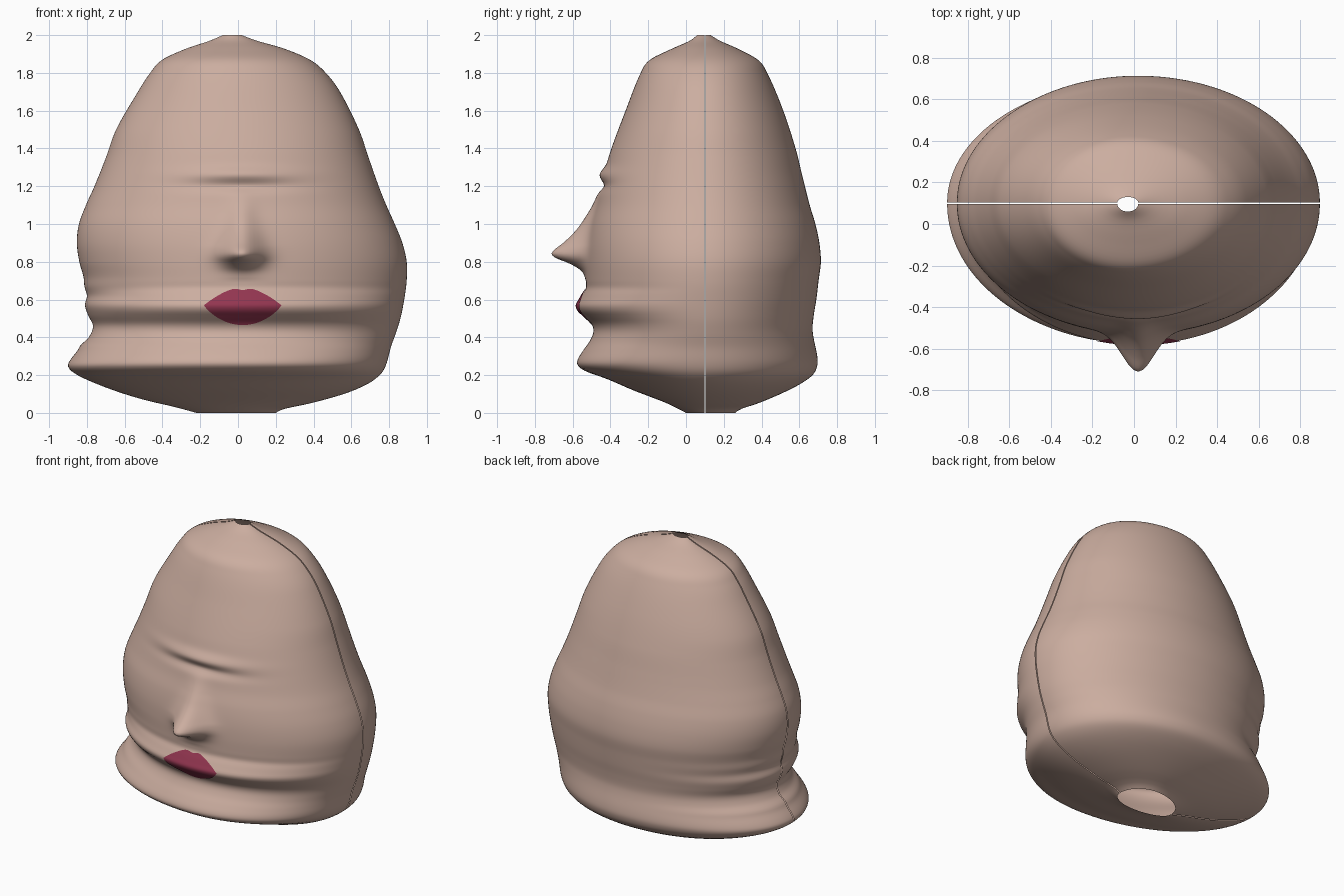
import bpy, math

if "Cube" in bpy.data.objects:
    bpy.data.objects.remove(bpy.data.objects["Cube"])

# Outline profiles as (height, offset) pairs, read upwards
LEFT = [(0, -.22), (.03, -.33), (.07, -.5), (.12, -.66), (.18, -.81), (.22, -.88), (.25, -.9), (.28, -.888),
        (.33, -.85), (.36, -.832), (.4, -.79), (.46, -.768), (.52, -.795), (.57, -.81), (.62, -.8), (.67, -.813),
        (.72, -.818), (.8, -.84), (.9, -.853), (1, -.842), (1.1, -.805), (1.2, -.76), (1.35, -.7), (1.5, -.645),
        (1.7, -.53), (1.8, -.465), (1.87, -.4), (1.93, -.27), (1.97, -.15), (2, -.08)]
RIGHT = [(0, .2), (.02, .24), (.05, .38), (.1, .56), (.15, .68), (.2, .75), (.25, .782), (.35, .81), (.42, .835),
         (.5, .86), (.6, .88), (.7, .893), (.8, .893), (.9, .87), (1, .83), (1.1, .785), (1.2, .745), (1.35, .692),
         (1.5, .64), (1.7, .54), (1.8, .465), (1.87, .38), (1.93, .24), (1.97, .1), (2, .02)]
FRONT = [(0, 0), (.05, -.1), (.12, -.28), (.18, -.42), (.22, -.53), (.25, -.572), (.28, -.574), (.33, -.545),
         (.38, -.51), (.43, -.49), (.47, -.5), (.51, -.54), (.54, -.57), (.57, -.58), (.6, -.565), (.63, -.548),
         (.66, -.53), (.7, -.53), (.8, -.53), (.9, -.523), (1, -.505), (1.1, -.475), (1.2, -.452), (1.3, -.425),
         (1.4, -.395), (1.6, -.32), (1.8, -.24), (1.87, -.19), (1.93, -.07), (1.97, .02), (2, .06)]
BACK = [(0, .26), (.02, .29), (.05, .38), (.1, .5), (.15, .6), (.2, .67), (.25, .695), (.3, .695), (.4, .675),
        (.45, .67), (.52, .677), (.6, .69), (.7, .702), (.8, .714), (.9, .706), (1, .685), (1.1, .655), (1.25, .617),
        (1.4, .58), (1.6, .515), (1.8, .43), (1.87, .38), (1.93, .27), (1.97, .18), (2, .13)]
NOSE = [(.7, 0), (.75, .022), (.79, .085), (.82, .16), (.84, .183), (.86, .174), (.9, .127), (.95, .082),
        (1, .052), (1.1, .02), (1.2, 0)]
SEAM_Y, GAP = .1, .003


def curve(points, z):
    """Smooth Hermite interpolation of a profile."""
    if z <= points[0][0]:
        return points[0][1]
    if z >= points[-1][0]:
        return points[-1][1]
    i = max(k for k in range(len(points) - 1) if points[k][0] <= z)

    def slope(k):
        a, b = points[max(k - 1, 0)], points[min(k + 1, len(points) - 1)]
        return (b[1] - a[1]) / (b[0] - a[0])
    (z0, v0), (z1, v1) = points[i], points[i + 1]
    h = z1 - z0
    t = (z - z0) / h
    return (v0 * (2*t**3 - 3*t*t + 1) + v1 * (3*t*t - 2*t**3)
            + h * slope(i) * (t**3 - 2*t*t + t) + h * slope(i + 1) * (t**3 - t*t))


def bell(d, width):
    return math.exp(-(d / width) ** 2)


def section(z):
    c = .02 if z < 1.2 else .02 - .05 * (z - 1.2) / .8
    return (c, curve(LEFT, z), curve(RIGHT, z), curve(FRONT, z), curve(BACK, z), curve(NOSE, z))


def relief(x, z, nose):
    """Forward bulge of the nose and brow."""
    width = .105 if z < .88 else max(.07, .105 - .2 * (z - .88))
    brow = (.022 * bell(z - 1.265, .035) - .018 * bell(z - 1.2, .03)) * bell(x - .02, .3)
    return nose * bell(x - .02, width) + brow


def make(name, rows, colour, flip=False):
    n = len(rows[0])
    verts = [p for r in rows for p in r]
    faces = []
    for i in range(len(rows) - 1):
        for j in range(n - 1):
            f = (i*n + j, i*n + j + 1, (i+1)*n + j + 1, (i+1)*n + j)
            faces.append(f[::-1] if flip else f)
    me = bpy.data.meshes.new(name)
    me.from_pydata(verts, [], faces)
    me.materials.append(colour)
    me.polygons.foreach_set("use_smooth", [True] * len(faces))
    ob = bpy.data.objects.new(name, me)
    bpy.context.collection.objects.link(ob)
    return ob


def material(name, rgb):
    m = bpy.data.materials.new(name)
    m.diffuse_color = (*rgb, 1)
    m.use_nodes = True
    m.node_tree.nodes["Principled BSDF"].inputs["Base Color"].default_value = m.diffuse_color
    return m


skin = material("skin", (.60, .42, .35))
crimson = material("lip crimson", (.29, .036, .08))

# Head shell: separate front and back halves, open at crown and neck
COLS, ROWS = 120, 180
front_rows, back_rows = [], []
for i in range(ROWS + 1):
    z = 2 * i / ROWS
    c, l, r, f, b, nose = section(z)
    fr, br = [], []
    for j in range(COLS + 1):
        a = math.pi * j / COLS
        co, si = -math.cos(a), math.sin(a)
        x = c + (r - c if co > 0 else c - l) * co
        fr.append((x, SEAM_Y - GAP + (f - SEAM_Y + GAP) * si - relief(x, z, nose) * si, z))
        br.append((x, SEAM_Y + GAP + (b - SEAM_Y - GAP) * si, z))
    front_rows.append(fr)
    back_rows.append(br)
make("face_half", front_rows, skin)
make("back_half", back_rows, skin, flip=True)

# Lips: thin patch following the face surface
lip_rows = []
for i in range(25):
    row = []
    for j in range(49):
        t = -1 + j / 24
        x = .025 + .205 * t
        top = .57 + .096 * (1 - abs(t) ** 1.7) - .016 * bell(t, .16) * (1 - abs(t))
        low = .57 - .105 * (1 - t * t) ** .85
        z = low + (top - low) * i / 24
        c, l, r, f, b, nose = section(z)
        u = (x - c) / (r - c if x > c else c - l)
        si = math.sqrt(1 - u * u)
        y = SEAM_Y - GAP + (f - SEAM_Y + GAP) * si - relief(x, z, nose) * si
        row.append((x, y - .004, z))
    lip_rows.append(row)
make("lips", lip_rows, crimson)
